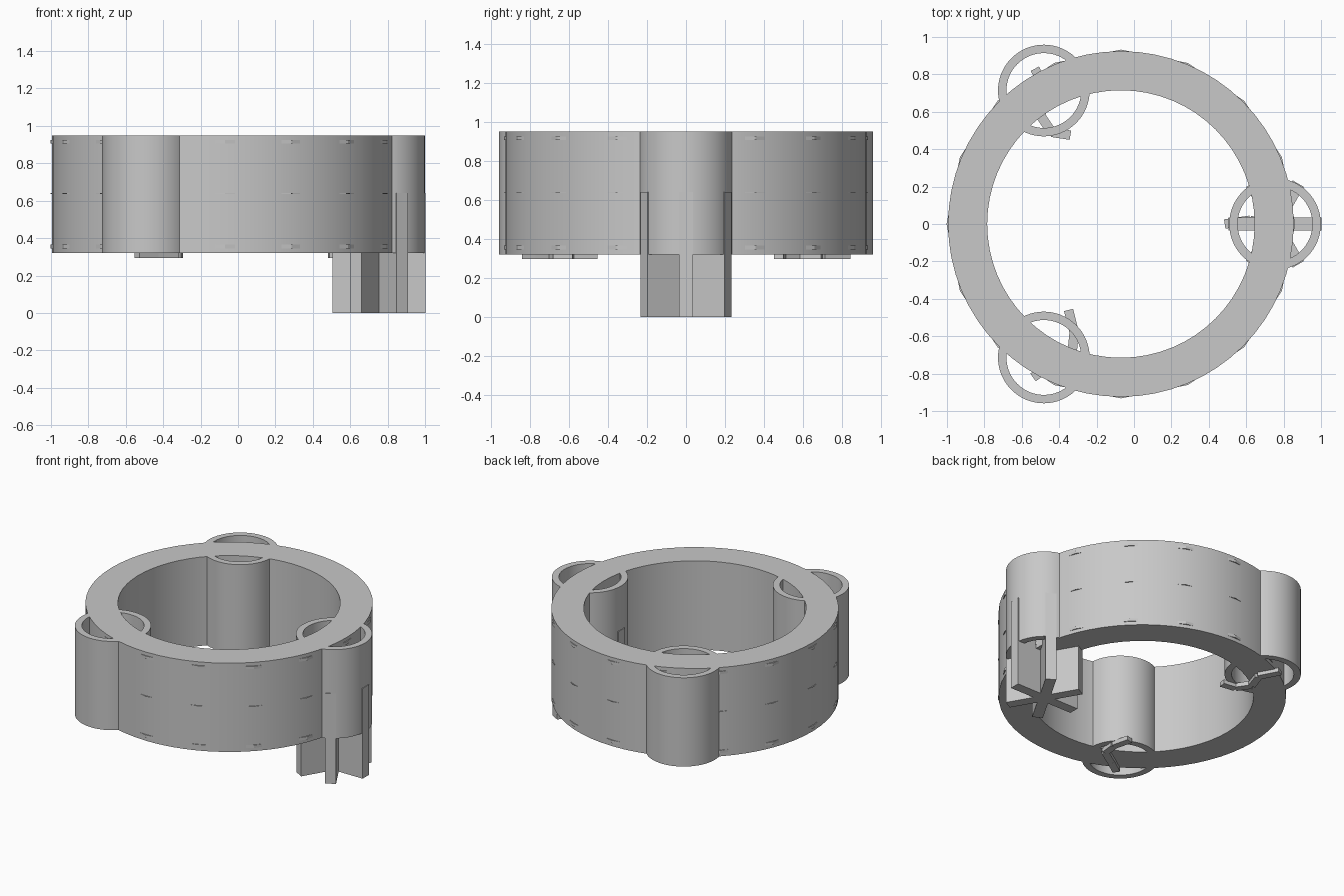
import bpy, bmesh, math
from mathutils import Vector, Matrix

if "Cube" in bpy.data.objects:
    bpy.data.objects.remove(bpy.data.objects["Cube"])

grey = bpy.data.materials.new("light grey")
grey.use_nodes = True
COLOUR = (0.58, 0.58, 0.58, 1)
grey.diffuse_color = COLOUR
grey.node_tree.nodes["Principled BSDF"].inputs["Base Color"].default_value = COLOUR

CENTRE = Vector((-0.07, 0, 0))
BOTTOM, MIDDLE, TOP = 0.32, 0.64, 0.95
TUBE_R = 0.245


def finish(name, bm, smooth=False):
    bmesh.ops.recalc_face_normals(bm, faces=bm.faces)
    mesh = bpy.data.meshes.new(name)
    bm.to_mesh(mesh)
    bm.free()
    mesh.materials.append(grey)
    obj = bpy.data.objects.new(name, mesh)
    bpy.context.collection.objects.link(obj)
    if smooth:
        bpy.ops.object.select_all(action="DESELECT")
        obj.select_set(True)
        bpy.context.view_layer.objects.active = obj
        bpy.ops.object.shade_smooth_by_angle(angle=math.radians(30))
    return obj


def ring(name, centre, inner, outer, low, high, sides, smooth=True):
    """Hollow cylinder made from a rectangular section swept round z."""
    bm = bmesh.new()
    section = [(inner, low), (outer, low), (outer, high), (inner, high)]
    loops = []
    for i in range(sides):
        a = math.tau * i / sides
        loops.append([bm.verts.new((centre.x + r * math.cos(a), centre.y + r * math.sin(a), z))
                      for r, z in section])
    for i in range(sides):
        here, there = loops[i], loops[(i + 1) % sides]
        for k in range(4):
            m = (k + 1) % 4
            bm.faces.new((here[k], there[k], there[m], here[m]))
    return finish(name, bm, smooth)


def bar(bm, start, end, width, low, high):
    """Upright slab laid between two plan points."""
    a, b = Vector(start), Vector(end)
    mid, along = (a + b) / 2, b - a
    bmesh.ops.create_cube(bm, size=1, matrix=(
        Matrix.Translation((mid.x, mid.y, (low + high) / 2))
        @ Matrix.Rotation(math.atan2(along.y, along.x), 4, "Z")
        @ Matrix.Diagonal((along.length, width, high - low, 1))))


# Main annular body
ring("ring_body", CENTRE, 0.715, 0.924, BOTTOM, TOP, 64)

# Faceted bands whose corners just break through the body surface
for name, low, high in (("lower_band", 0.345, 0.365),
                        ("middle_band", MIDDLE - 0.003, MIDDLE),
                        ("upper_band", 0.905, 0.925)):
    ring(name, CENTRE, 0.8, 0.932, low, high, 16, False)

# Three open tubes crossing the ring
tubes = []
for i, name in enumerate(("left_tube", "back_tube", "front_tube")):
    a = math.tau * i / 3
    spot = CENTRE + 0.824 * Vector((math.cos(a), math.sin(a), 0))
    tubes.append(spot)
    ring(name, spot, 0.2, TUBE_R, BOTTOM, TOP, 64)

# Six-bladed star paddle in the left tube
bm = bmesh.new()
hub = tubes[0].xy
for i in range(3):
    a = math.pi * i / 3
    reach = 0.249 * Vector((math.cos(a), math.sin(a)))
    bar(bm, hub - reach, hub + reach, 0.07, 0, MIDDLE)
finish("star_paddle", bm)

# Thin raised strips under the tubes
STRIPS = {
    "left_strip": [(0.485, 0), (0.62, 0.02), (0.7, 0)],
    "back_strip": [(-0.34, 0.475), (-0.44, 0.49), (-0.5, 0.58), (-0.46, 0.7), (-0.53, 0.83)],
    "front_strip": [(-0.35, -0.46), (-0.32, -0.58), (-0.33, -0.68), (-0.44, -0.75), (-0.54, -0.82)],
}
for name, path in STRIPS.items():
    bm = bmesh.new()
    for start, end in zip(path, path[1:]):
        bar(bm, start, end, 0.05, 0.295, BOTTOM + 0.005)
    finish(name, bm)
